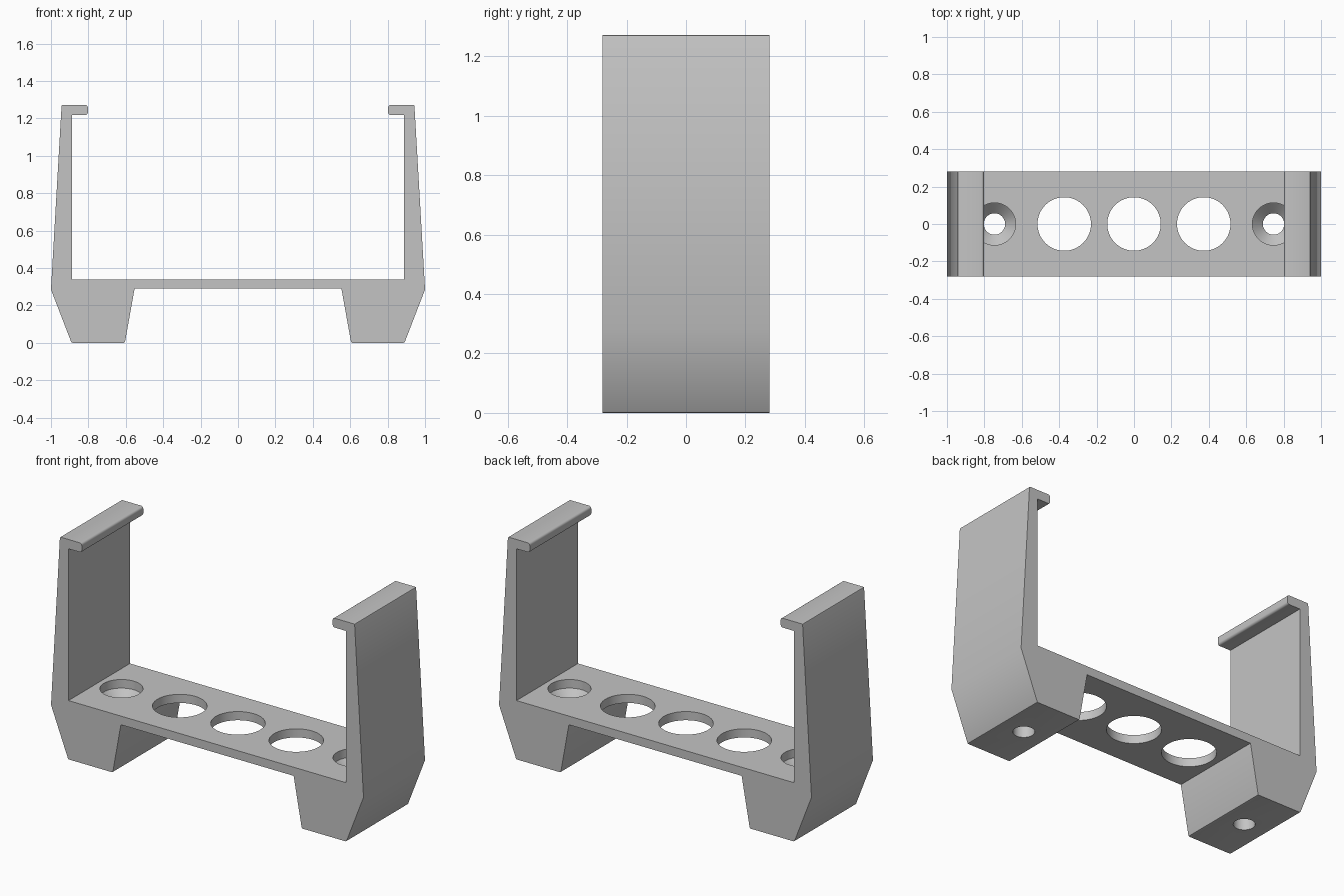
import bpy, bmesh

cube = bpy.data.objects.get("Cube")
if cube:
    bpy.data.objects.remove(cube, do_unlink=True)

HALF_DEPTH = 0.281
FLOOR, UNDERSIDE = 0.34, 0.29

grey = bpy.data.materials.new("light grey plastic")
grey.use_nodes = True
grey.diffuse_color = (0.55, 0.55, 0.55, 1)
grey.node_tree.nodes["Principled BSDF"].inputs["Base Color"].default_value = (0.55, 0.55, 0.55, 1)


def make_object(name, bm):
    bmesh.ops.recalc_face_normals(bm, faces=bm.faces)
    mesh = bpy.data.meshes.new(name)
    bm.to_mesh(mesh)
    bm.free()
    mesh.materials.append(grey)
    obj = bpy.data.objects.new(name, mesh)
    bpy.context.collection.objects.link(obj)
    return obj


def round_edges(bm, corners, size, segments):
    """Round the depth-wise edges that pass through the given profile corners."""
    edges = []
    for e in bm.edges:
        a, b = (v.co for v in e.verts)
        if abs(a.y - b.y) > HALF_DEPTH and any(
                abs(abs(a.x) - x) + abs(a.z - z) < 0.001 for x, z in corners):
            edges.append(e)
    bmesh.ops.bevel(bm, geom=edges, offset=size, segments=segments,
                    profile=0.5, affect='EDGES')


# Bracket: mirrored half profile, extruded along the depth
lip_tip = [(0.803, 1.218), (0.803, 1.272)]
crown = [(0.943, 1.272)]
foot_bottom = [(0.89, 0), (0.605, 0)]
half = ([(0.888, FLOOR), (0.888, 1.218)] + lip_tip + crown
        + [(1.0, 0.285)] + foot_bottom + [(0.553, UNDERSIDE)])
outline = half + [(-x, z) for x, z in reversed(half)]

bm = bmesh.new()
side = bm.faces.new([bm.verts.new((x, -HALF_DEPTH, z)) for x, z in outline])
ext = bmesh.ops.extrude_face_region(bm, geom=[side])
for v in ext["geom"]:
    if isinstance(v, bmesh.types.BMVert):
        v.co.y = HALF_DEPTH
round_edges(bm, lip_tip, 0.013, 4)
round_edges(bm, crown + foot_bottom, 0.006, 2)
bracket = make_object("bracket", bm)


def turned_cutter(name, x, profile, sides=64):
    """Revolve a list of (radius, height) rings into a closed cutter."""
    bm = bmesh.new()
    rings = []
    for r, z in profile:
        ring = bmesh.ops.create_circle(bm, segments=sides, radius=r)["verts"]
        for v in ring:
            v.co.x += x
            v.co.z = z
        rings.append(ring)
    for low, high in zip(rings, rings[1:]):
        for i in range(sides):
            j = (i + 1) % sides
            bm.faces.new((low[i], low[j], high[j], high[i]))
    bm.faces.new(rings[0])
    bm.faces.new(rings[-1])
    return make_object(name, bm)


# Three large floor holes and two countersunk screw holes
cutters = [turned_cutter("floor_hole_cutter", x, [(0.143, 0.2), (0.143, 0.45)])
           for x in (-0.373, 0, 0.373)]
screw = [(0.057, -0.1), (0.057, 0.234), (0.113, UNDERSIDE), (0.113, 0.45)]
cutters += [turned_cutter("screw_hole_cutter", x, screw) for x in (-0.746, 0.746)]

bpy.context.view_layer.objects.active = bracket
for cutter in cutters:
    mod = bracket.modifiers.new("hole", 'BOOLEAN')
    mod.operation = 'DIFFERENCE'
    mod.solver = 'EXACT'
    mod.object = cutter
    bpy.ops.object.modifier_apply(modifier=mod.name)
    bpy.data.objects.remove(cutter, do_unlink=True)

# Smooth the hole walls and rounded edges, keep the corners crisp
bpy.ops.object.select_all(action='DESELECT')
bracket.select_set(True)
bpy.ops.object.shade_smooth_by_angle(angle=0.5)
